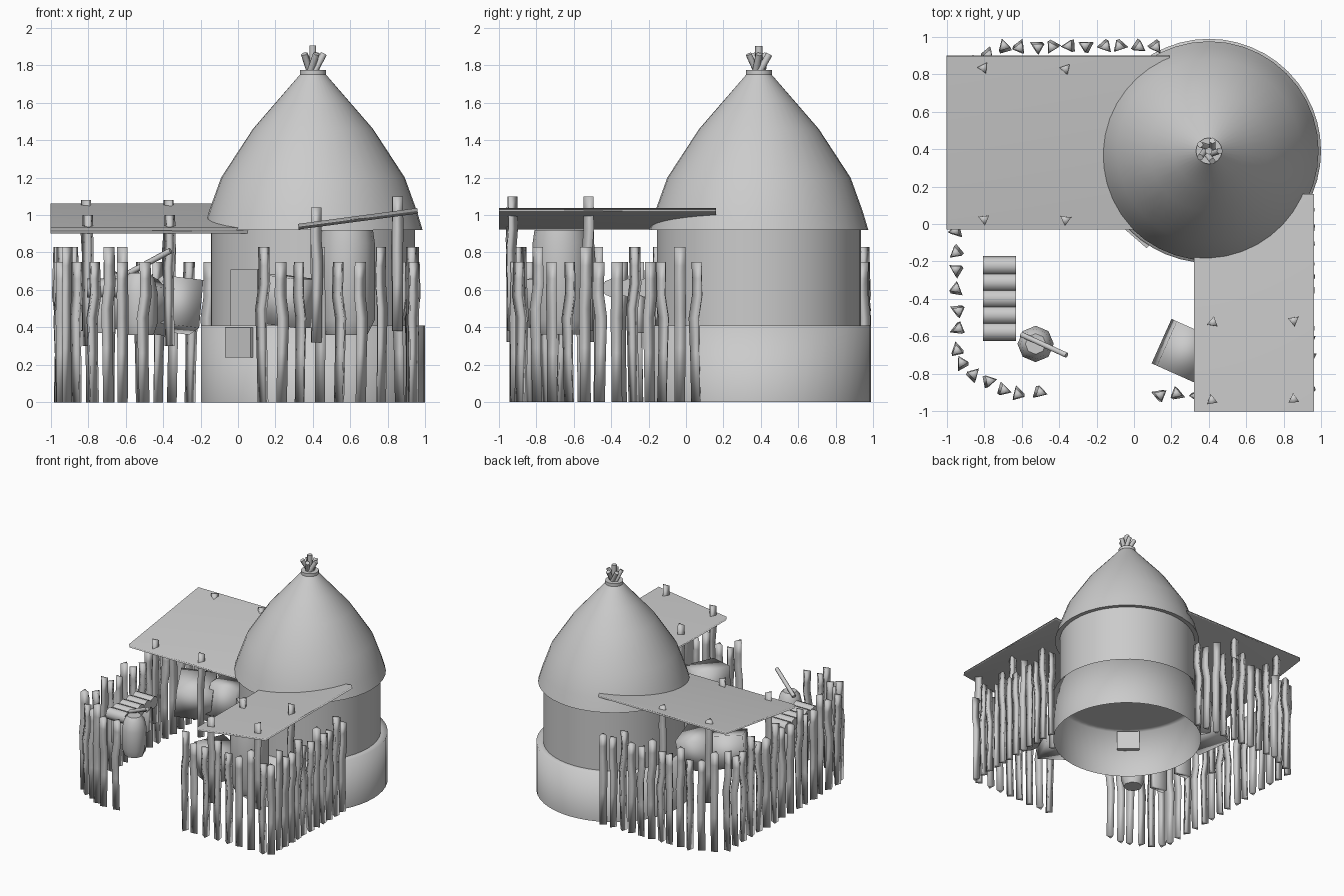
import bpy, bmesh, math, random
from mathutils import Vector, Matrix

if "Cube" in bpy.data.objects:
    bpy.data.objects.remove(bpy.data.objects["Cube"])

random.seed(4)
HX, HY = 0.40, 0.39


def finish(name, bm, smooth=35):
    me = bpy.data.meshes.new(name)
    bmesh.ops.recalc_face_normals(bm, faces=bm.faces)
    bm.to_mesh(me)
    bm.free()
    ob = bpy.data.objects.new(name, me)
    bpy.context.collection.objects.link(ob)
    bpy.ops.object.select_all(action='DESELECT')
    ob.select_set(True)
    bpy.context.view_layer.objects.active = ob
    bpy.ops.object.shade_smooth_by_angle(angle=math.radians(smooth))
    return ob


def loft(bm, rings, cap_start=False, cap_end=False):
    loops = [[bm.verts.new(p) for p in r] for r in rings]
    n = len(loops[0])
    for a, b in zip(loops, loops[1:]):
        for i in range(n):
            bm.faces.new((a[i], a[(i + 1) % n], b[(i + 1) % n], b[i]))
    if cap_start:
        bm.faces.new(loops[0][::-1])
    if cap_end:
        bm.faces.new(loops[-1])


def circle(x, y, z, r, n, turn=0.0):
    return [(x + r * math.cos(turn + math.tau * i / n),
             y + r * math.sin(turn + math.tau * i / n), z) for i in range(n)]


def lathe(name, x, y, profile, n, cap_start=False, cap_end=False, smooth=35):
    bm = bmesh.new()
    loft(bm, [circle(x, y, z, r, n) for r, z in profile], cap_start, cap_end)
    return finish(name, bm, smooth)


def rod(name, p, q, r, n=6, smooth=65):
    p, q = Vector(p), Vector(q)
    bm = bmesh.new()
    m = Matrix.Translation((p + q) / 2) @ (q - p).to_track_quat('Z', 'Y').to_matrix().to_4x4()
    bmesh.ops.create_cone(bm, cap_ends=True, segments=n, radius1=r, radius2=r,
                          depth=(q - p).length, matrix=m)
    return finish(name, bm, smooth)


def box(name, loc, size, rot=(0, 0, 0), smooth=180):
    bm = bmesh.new()
    bmesh.ops.create_cube(bm, size=1.0)
    ob = finish(name, bm, smooth)
    ob.location, ob.scale, ob.rotation_euler = loc, size, rot
    return ob


def stake(name, x, y, z0, length, bend=0.02, r=0.037):
    # gently crooked three-sided stake, kinked above its middle
    bm = bmesh.new()
    a, turn = random.uniform(0, math.tau), random.uniform(0, math.tau)
    rings = []
    for t, s, w in ((0, 0.3, 0.9), (0.35, 0, 0.9), (0.6, -0.2, 1.0),
                    (0.76, 0.7, 1.0), (0.88, 0.6, 0.95), (1, 0.5, 0.95)):
        rings.append(circle(x + bend * s * math.cos(a), y + bend * s * math.sin(a),
                            z0 + length * t, r * w, 3, turn))
    loft(bm, rings, True, True)
    return finish(name, bm, 180)


# Round hut: plinth, wall and thatched roof
lathe("hut_plinth", HX, HY, [(0.598, 0), (0.598, 0.41), (0.54, 0.41)], 48, cap_end=True, smooth=180)
lathe("hut_wall", HX, HY, [(0.545, 0.41), (0.545, 0.98)], 48)
lathe("thatched_roof", HX, HY,
      [(0.54, 0.925), (0.585, 0.92), (0.555, 1.02), (0.49, 1.2), (0.32, 1.46),
       (0.19, 1.61), (0.06, 1.76)], 40, cap_end=True)

# Roof crown: tie ring and splayed crossing sticks
lathe("crown_ring", HX, HY, [(0.05, 1.75), (0.07, 1.75), (0.07, 1.775), (0.05, 1.775)], 16, True, True)
rod("crown_stick_centre", (HX, HY, 1.76), (HX, HY, 1.905), 0.02)
for i in range(5):
    a = math.tau * i / 5
    rod(f"crown_stick_{i}", (HX + 0.02 * math.cos(a - 1.6), HY + 0.02 * math.sin(a - 1.6), 1.75),
        (HX + 0.058 * math.cos(a), HY + 0.058 * math.sin(a), 1.86), 0.018)

# Door panel and step on the courtyard side
door = math.radians(229)
dx, dy = math.cos(door), math.sin(door)
box("door", (HX + 0.54 * dx, HY + 0.54 * dy, 0.56), (0.04, 0.19, 0.3), (0, 0, door), 30)
box("door_step", (HX + 0.585 * dx, HY + 0.585 * dy, 0.32), (0.05, 0.18, 0.16), (0, 0, door), 30)

# Two sloping canopies, each with four stakes poking through
tilt = math.atan2(0.13, 0.93)
box("left_canopy", (-0.405, 0.435, 0.982), (1.19, 0.935, 0.03), (tilt, 0, 0))
tilt = math.atan2(0.085, 0.64)
box("right_canopy", (0.64, -0.42, 0.98), (0.642, 1.16, 0.03), (0, -tilt, 0))
for x in (-0.8, -0.37):
    for y, top in ((0.02, 1.0), (0.83, 1.08)):
        stake("left_canopy_post", x, y, top - 0.7, 0.7, 0.01, 0.035)
for x, top in ((0.42, 1.04), (0.85, 1.10)):
    for y in (-0.52, -0.94):
        stake("right_canopy_post", x, y, top - 0.72, 0.72, 0.01, 0.035)

# Stake fence along the yard edge
fence = [(-0.88, 0.87), (-0.78, 0.91), (-0.69, 0.94)]
fence += [(-0.61 + 0.09 * i, 0.95) for i in range(9)]
fence += [(-0.945, 0.79 - 0.104 * i) for i in range(15)]
fence += [(-0.92, -0.75), (-0.86, -0.81), (-0.78, -0.84), (-0.70, -0.88), (-0.62, -0.90), (-0.51, -0.90)]
fence += [(0.13 + 0.105 * i, -0.91) for i in range(8)]
fence += [(0.93, -0.88 + 0.085 * i) for i in range(12)]
for i, (x, y) in enumerate(fence):
    stake(f"fence_stake_{i}", x, y, 0, 0.83 if i % 3 == 0 else 0.75)

# Mortar with a leaning pestle
lathe("mortar", -0.525, -0.64,
      [(0.075, 0.36), (0.095, 0.42), (0.097, 0.58), (0.08, 0.66), (0.055, 0.69)], 8, True, True, 50)
rod("pestle", (-0.60, -0.59, 0.68), (-0.36, -0.70, 0.81), 0.016)

# Log bench
for i in range(5):
    y = -0.222 - 0.088 * i
    rod(f"bench_log_{i}", (-0.805, y, 0.61), (-0.63, y, 0.61), 0.05, 8)
for y in (-0.25, -0.55):
    box("bench_leg", (-0.72, y, 0.47), (0.13, 0.06, 0.2))

# Sacks and storage jar under the canopies
box("left_sack_a", (-0.55, 0.22, 0.53), (0.28, 0.28, 0.26), (0.25, 0.1, 0.5))
box("left_sack_b", (-0.33, 0.32, 0.52), (0.22, 0.25, 0.26), (-0.15, 0.12, 0.2))
box("right_sack", (0.27, -0.68, 0.54), (0.24, 0.26, 0.26), (0, 0.12, -0.42))
lathe("storage_jar", 0.58, -0.67,
      [(0.11, 0.36), (0.15, 0.44), (0.15, 0.85), (0.14, 0.92)], 16, True, True, 50)
